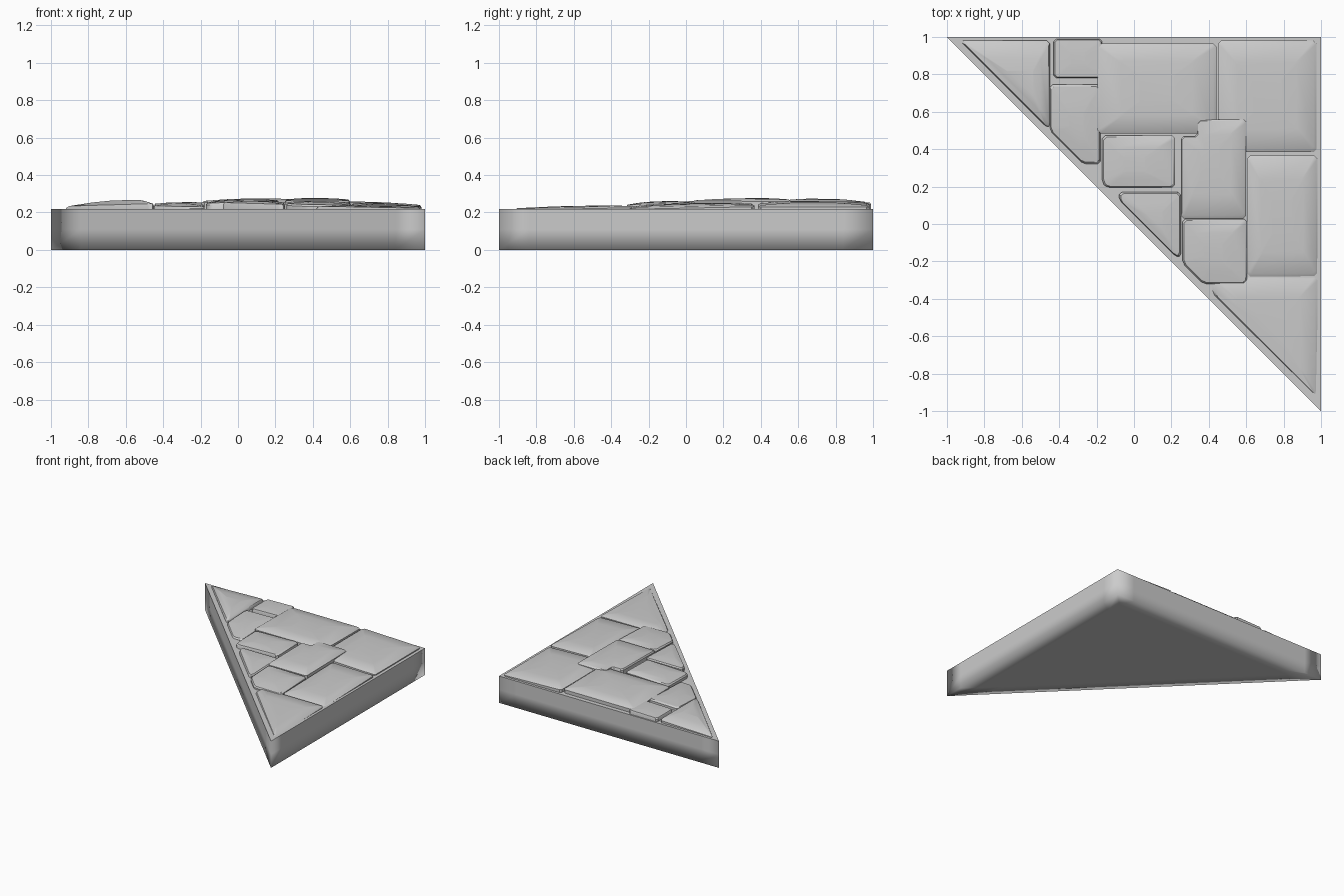
import bpy, bmesh
from mathutils import Vector

if "Cube" in bpy.data.objects:
    bpy.data.objects.remove(bpy.data.objects["Cube"])

BASE_TOP = 0.22
MARGIN = 0.05       # stones stop at the line x + y = MARGIN, just inside the long side


def finish(bm, name, angle=None):
    bmesh.ops.recalc_face_normals(bm, faces=bm.faces)
    me = bpy.data.meshes.new(name)
    bm.to_mesh(me)
    bm.free()
    ob = bpy.data.objects.new(name, me)
    bpy.context.collection.objects.link(ob)
    bpy.ops.object.select_all(action='DESELECT')
    ob.select_set(True)
    bpy.context.view_layer.objects.active = ob
    if angle:
        bpy.ops.object.shade_smooth_by_angle(angle=angle)
    return ob


def bridge(bm, a, b):
    for i in range(len(a)):
        j = (i + 1) % len(a)
        bm.faces.new((a[i], a[j], b[j], b[i]))


# Triangular slab: straight sides, soft shading along the bottom, sharp top rim
corners = [Vector((-1, 1)), Vector((1, 1)), Vector((1, -1))]
outline = []
for i in range(3):
    a, b = corners[i], corners[(i + 1) % 3]
    outline += [a, a.lerp(b, 0.08), a.lerp(b, 0.92)]
pivot = Vector((0.414, 0.414))      # incentre, for the bottom inset
bm = bmesh.new()
rings = [[bm.verts.new((p.x, p.y, z)) for p in outline] for z in (BASE_TOP, 0.11, 0)]
rings.append([bm.verts.new((*pivot.lerp(p, 0.82), 0)) for p in outline])
for a, b in zip(rings, rings[1:]):
    bridge(bm, a, b)
bm.faces.new(rings[0])
bm.faces.new(rings[-1])
slab = finish(bm, "slab")
for p in slab.data.polygons:
    p.use_smooth = True
for e in slab.data.edges:
    if all(slab.data.vertices[v].co.z > BASE_TOP - 0.001 for v in e.vertices):
        e.use_edge_sharp = True


# Rectangle trimmed by the long side, with an optional notch at its back left
def stone_outline(x0, y0, x1, y1, notch):
    pts = [Vector((x0, y0)), Vector((x1, y0)), Vector((x1, y1)), Vector((x0, y1))]
    if notch:
        x, y = x0 + notch, y1 - notch
        pts[3:] = [Vector((x, y1)), Vector((x, y)), Vector((x0, y))]
    out = []
    for i, p in enumerate(pts):
        q = pts[(i + 1) % len(pts)]
        dp, dq = p.x + p.y - MARGIN, q.x + q.y - MARGIN
        if dp >= 0:
            out.append(p)
        if dp * dq < 0:
            out.append(p.lerp(q, dp / (dp - dq)))
    return out


# Paving stone: bottom ring, tilted shoulder, small chamfer, domed top
def stone(name, rect, z, slope_x=0, slope_y=0, dome=0.011, notch=0):
    pts = stone_outline(*rect, notch)
    c = sum(pts, Vector((0, 0))) / len(pts)
    outer = []
    for i, p in enumerate(pts):     # softened corners
        for q in (pts[i - 1], pts[(i + 1) % len(pts)]):
            d = q - p
            outer.append(p + d.normalized() * min(0.015, d.length * 0.3))
    bm = bmesh.new()

    def ring(scale, height, tilt=1):
        out = []
        for p in outer:
            q = c.lerp(p, scale)
            t = tilt * (slope_x * (q.x - c.x) + slope_y * (q.y - c.y))
            out.append(bm.verts.new((q.x, q.y, height + t)))
        return out

    rs = [ring(1, 0.2, 0), ring(1, z - 0.01), ring(0.95, z),
          ring(0.6, z + dome * 0.65), ring(0.3, z + dome * 0.95)]
    for a, b in zip(rs, rs[1:]):
        bridge(bm, a, b)
    bm.faces.new(rs[0])
    bm.faces.new(rs[-1])
    finish(bm, name, 0.6)


stone("left_corner_stone", (-.95, .52, -.45, .98), .244, .03, dome=.024)
stone("back_small_stone", (-.43, .78, -.17, .99), .25, .02, dome=.005)
stone("left_edge_stone", (-.45, .32, -.18, .745), .24, .02, .05)
stone("back_large_stone", (-.195, .485, .44, .965), .26, 0, -.01, dome=.014)
stone("back_right_stone", (.45, .385, .975, .98), .246, -.03)
stone("centre_stone", (.25, .03, .6, .56), .268, 0, .01, dome=.009, notch=.09)
stone("front_centre_stone", (.26, -.32, .605, .027), .248, -.01, .04)
stone("middle_left_stone", (-.17, .195, .22, .472), .257, .03, .02)
stone("middle_edge_stone", (-.08, -.175, .25, .17), .25, 0, .03)
stone("right_middle_stone", (.605, -.28, .98, .365), .238, -.02, .02)
stone("front_corner_stone", (.42, -.92, .98, -.285), .23, 0, .02, dome=.006)
